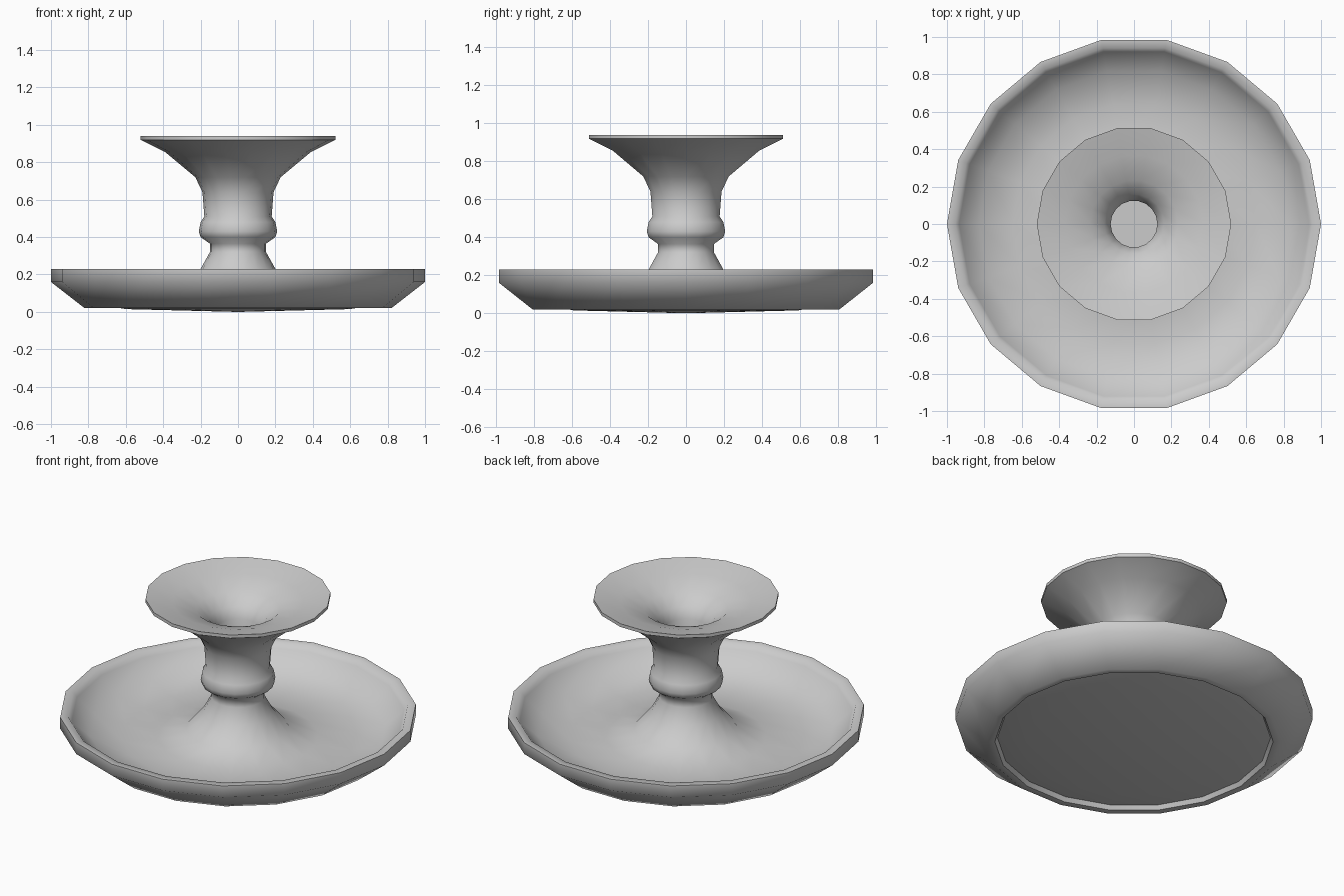
import bpy, bmesh, math
from mathutils import Vector

if "Cube" in bpy.data.objects:
    bpy.data.objects.remove(bpy.data.objects["Cube"])

SIDES = 18


def lathe(name, profile, angle):
    """Revolve an (r, z) profile around z, smooth except at sharp edges."""
    bm = bmesh.new()
    verts = [bm.verts.new((r, 0, z)) for r, z in profile]
    edges = [bm.edges.new(p) for p in zip(verts, verts[1:])]
    bmesh.ops.spin(bm, geom=verts + edges, cent=(0, 0, 0), axis=(0, 0, 1),
                   angle=math.tau, steps=SIDES, use_duplicate=False)
    bmesh.ops.remove_doubles(bm, verts=bm.verts, dist=0.0005)
    bmesh.ops.recalc_face_normals(bm, faces=bm.faces)
    mesh = bpy.data.meshes.new(name)
    bm.to_mesh(mesh)
    bm.free()
    obj = bpy.data.objects.new(name, mesh)
    bpy.context.collection.objects.link(obj)
    bpy.ops.object.select_all(action='DESELECT')
    obj.select_set(True)
    bpy.context.view_layer.objects.active = obj
    bpy.ops.object.shade_smooth_by_angle(angle=math.radians(angle))
    return obj


# Underside: slightly domed centre, groove and foot ring
underside = [(0, 0), (0.60, 0.015), (0.765, 0.045), (0.78, 0.02), (0.82, 0.02)]
# Dish: flared outer wall, flat rim and hollow inside
dish = [(1.0, 0.16), (1.0, 0.23), (0.955, 0.23), (0.935, 0.20),
        (0.83, 0.105), (0.65, 0.07), (0.45, 0.075), (0.29, 0.125)]
# Stem with a ring, opening into a trumpet cup
stem = [(0.20, 0.23), (0.15, 0.32), (0.15, 0.365), (0.20, 0.40),
        (0.21, 0.43), (0.20, 0.48), (0.18, 0.51), (0.19, 0.64),
        (0.228, 0.72), (0.39, 0.855), (0.52, 0.92), (0.52, 0.94)]
# Inside of the cup and the candle socket
socket = [(0.37, 0.905), (0.235, 0.86), (0.16, 0.80), (0.125, 0.74),
          (0.125, 0.55), (0, 0.55)]

lathe("candle_holder", underside + dish + stem + socket, 58)
